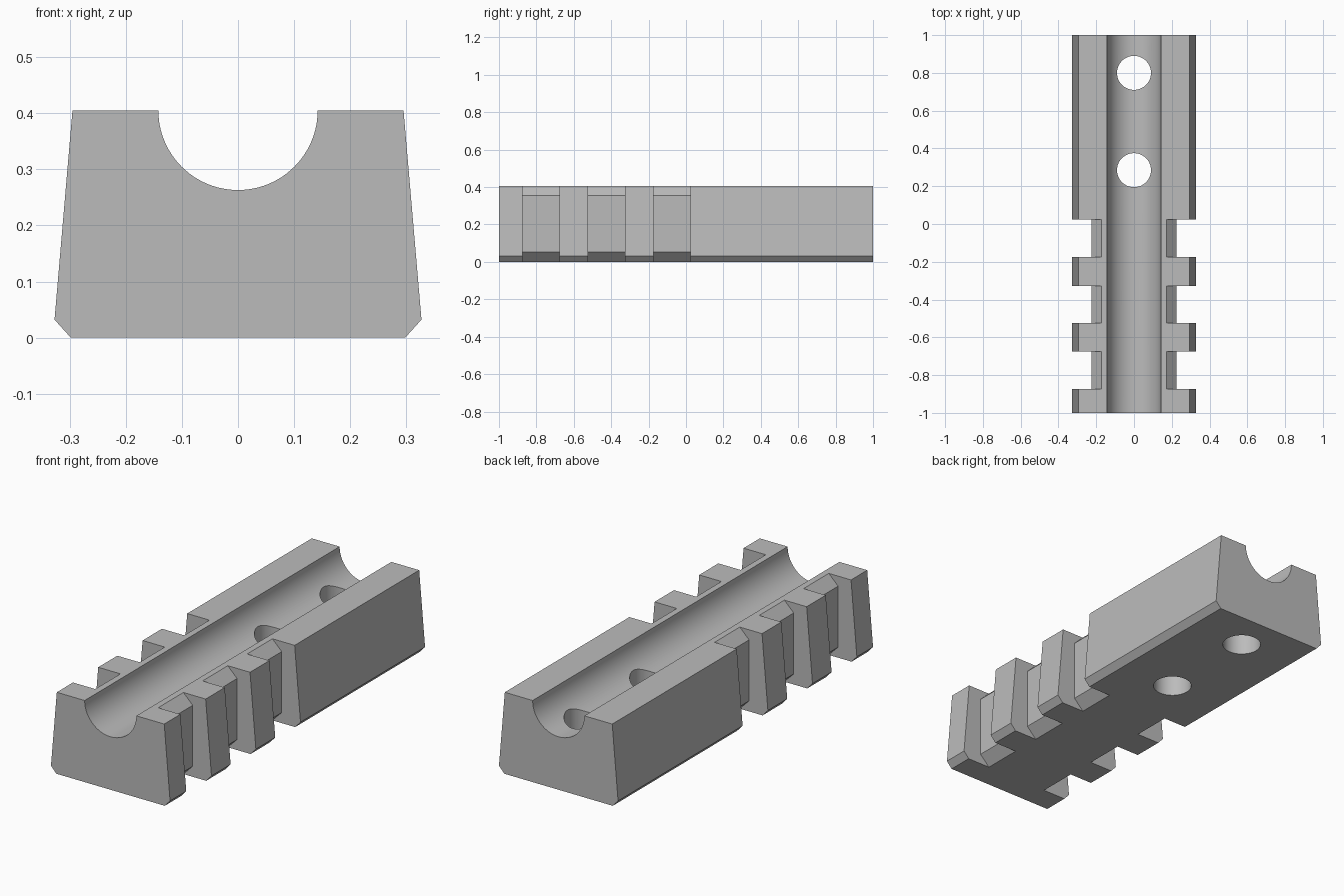
import bpy, bmesh, math
from mathutils import Vector

if "Cube" in bpy.data.objects:
    bpy.data.objects.remove(bpy.data.objects["Cube"], do_unlink=True)

grey = bpy.data.materials.new("plain grey")
grey.use_nodes = True
colour = (0.5, 0.5, 0.5, 1)
grey.diffuse_color = colour
grey.node_tree.nodes["Principled BSDF"].inputs["Base Color"].default_value = colour

HEIGHT = 0.405
GROOVE_R = 0.142


def prism(name, profile, y0, y1):
    """Extrude an xz profile from y0 to y1."""
    bm = bmesh.new()
    face = bm.faces.new([bm.verts.new((x, y0, z)) for x, z in profile])
    ext = bmesh.ops.extrude_face_region(bm, geom=[face])
    verts = [v for v in ext["geom"] if isinstance(v, bmesh.types.BMVert)]
    bmesh.ops.translate(bm, verts=verts, vec=Vector((0, y1 - y0, 0)))
    bmesh.ops.recalc_face_normals(bm, faces=bm.faces)
    mesh = bpy.data.meshes.new(name)
    bm.to_mesh(mesh)
    bm.free()
    mesh.materials.append(grey)
    obj = bpy.data.objects.new(name, mesh)
    bpy.context.collection.objects.link(obj)
    return obj


def cut(body, cutter):
    mod = body.modifiers.new(cutter.name, "BOOLEAN")
    mod.operation = "DIFFERENCE"
    mod.solver = "EXACT"
    mod.object = cutter
    bpy.context.view_layer.objects.active = body
    bpy.ops.object.modifier_apply(modifier=mod.name)
    bpy.data.objects.remove(cutter, do_unlink=True)


# Tapered block with chamfered foot and round groove along the top
side = [(0.298, 0), (0.327, 0.032), (0.295, HEIGHT)]
steps = 48
groove = [(GROOVE_R * math.cos(a), HEIGHT - GROOVE_R * math.sin(a))
          for a in (math.pi * i / steps for i in range(steps + 1))]
profile = side + groove + [(-x, z) for x, z in reversed(side)]
body = prism("grooved_block", profile, -1, 1)

# Side notches, leaving a core with chamfered edges
notch = [(0.122, 0.455), (0.224, 0.355), (0.224, 0.052),
         (0.122, -0.05), (0.5, -0.05), (0.5, 0.455)]
for y0 in (-0.873, -0.525, -0.175):
    for s in (1, -1):
        cut(body, prism("notch_cutter", [(s * x, z) for x, z in notch], y0, y0 + 0.198))

# Vertical screw holes
for y in (0.285, 0.8):
    bpy.ops.mesh.primitive_cylinder_add(vertices=64, radius=0.09, depth=1, location=(0, y, 0.2))
    hole = bpy.context.object
    hole.name = "hole_cutter"
    hole.data.materials.append(grey)
    cut(body, hole)

# Smooth the round surfaces, keep edges crisp
bpy.ops.object.select_all(action="DESELECT")
body.select_set(True)
bpy.context.view_layer.objects.active = body
bpy.ops.object.shade_smooth_by_angle(angle=math.radians(30))
